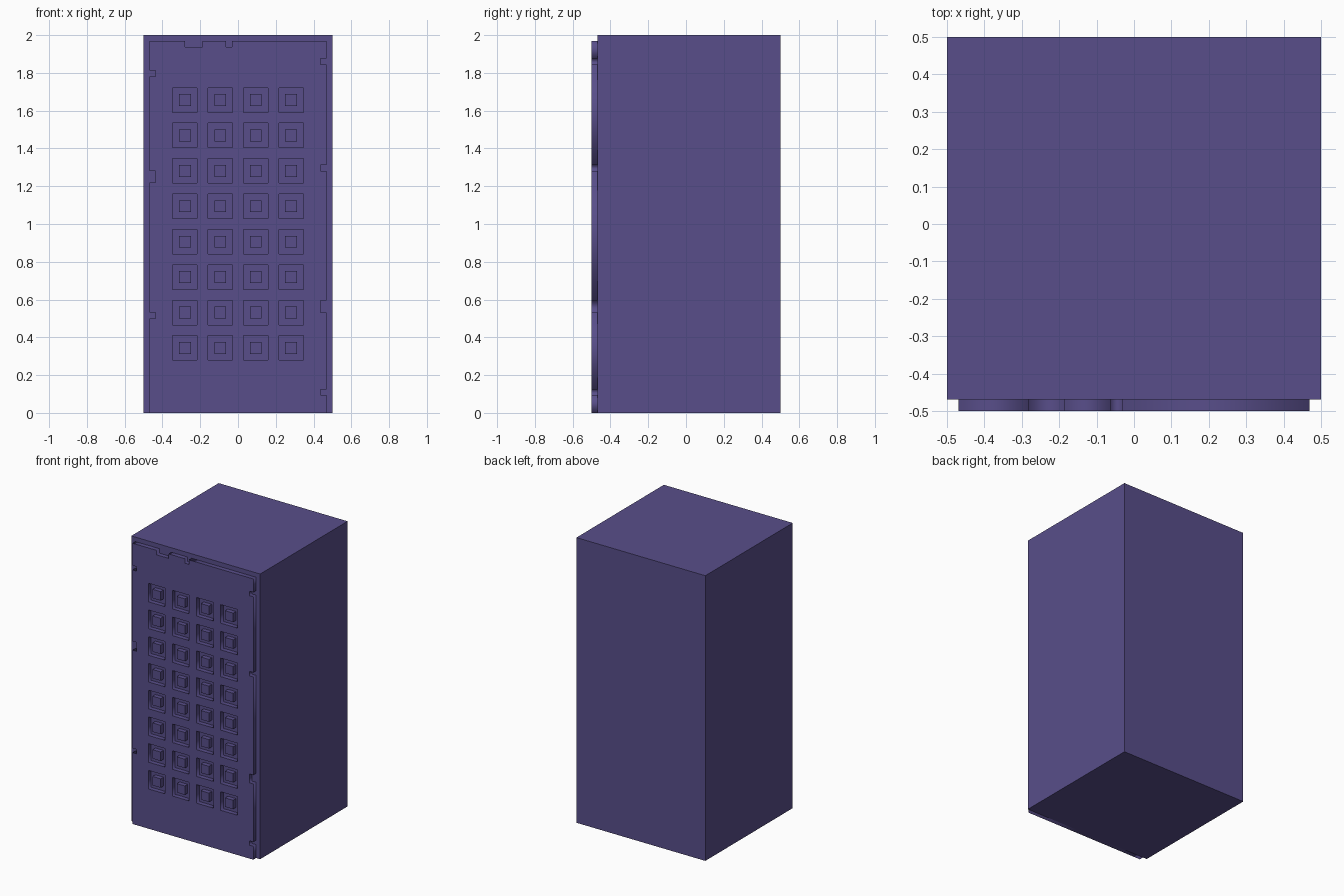
import bpy, bmesh, math
from mathutils import Matrix, Vector

if "Cube" in bpy.data.objects:
    bpy.data.objects.remove(bpy.data.objects["Cube"])

U = 1 / 32            # base grid step
FRONT, WALL = -0.5, -0.5 + U

mat = bpy.data.materials.new("dusk_purple")
mat.diffuse_color = (0.098, 0.076, 0.254, 1)
mat.use_nodes = True
mat.node_tree.nodes["Principled BSDF"].inputs["Base Color"].default_value = mat.diffuse_color


def boxes(name, spans):
    """One object holding a box for each (low corner, high corner)."""
    bm = bmesh.new()
    for lo, hi in spans:
        lo, hi = Vector(lo), Vector(hi)
        m = Matrix.Translation((lo + hi) / 2) @ Matrix.Diagonal((*(hi - lo), 1))
        bmesh.ops.create_cube(bm, size=1, matrix=m)
    me = bpy.data.meshes.new(name)
    bm.to_mesh(me)
    bm.free()
    me.materials.append(mat)
    ob = bpy.data.objects.new(name, me)
    bpy.context.collection.objects.link(ob)
    return ob


# tower body
boxes("tower_body", [((-0.5, WALL, 0), (0.5, 0.5, 2))])

# facade outline with notches, in grid steps
E, T = 15, 63
outline = [(-E, 0), (E, 0)]
for a, b in [(3, 4), (17, 19), (41, 42), (59, 60)]:          # right edge, going up
    outline += [(E, a), (E - 1, a), (E - 1, b), (E, b)]
outline.append((E, T))
for a, b in [(-1, -2), (-6, -9)]:                            # top edge, going left
    outline += [(a, T), (a, T - 1), (b, T - 1), (b, T)]
outline.append((-E, T))
for a, b in [(58, 57), (41, 39), (17, 16)]:                  # left edge, going down
    outline += [(-E, a), (1 - E, a), (1 - E, b), (-E, b)]
outline = [(x * U, z * U) for x, z in outline]

# window grid
centres = [((i - 1.5) * 6 * U, (11 + 6 * j) * U) for i in range(4) for j in range(8)]
H, K = 0.065, U       # half sizes of window hole and inner block

# facade plate: filled outline with square holes, extruded
cu = bpy.data.curves.new("facade_plate", "CURVE")
cu.dimensions = "2D"
cu.fill_mode = "BOTH"
cu.extrude = U / 2
holes = [[(x - H, z - H), (x - H, z + H), (x + H, z + H), (x + H, z - H)] for x, z in centres]
for pts in [outline] + holes:
    sp = cu.splines.new("POLY")
    sp.points.add(len(pts) - 1)
    for p, (x, z) in zip(sp.points, pts):
        p.co = (x, z, 0, 1)
    sp.use_cyclic_u = True
cu.materials.append(mat)
plate = bpy.data.objects.new("facade_plate", cu)
plate.location.y = FRONT + U / 2
plate.rotation_euler.x = math.pi / 2
bpy.context.collection.objects.link(plate)
bpy.context.view_layer.objects.active = plate
plate.select_set(True)
bpy.ops.object.convert(target="MESH")

# raised block in the middle of each window
boxes("window_blocks", [((x - K, FRONT, z - K), (x + K, WALL, z + K)) for x, z in centres])
